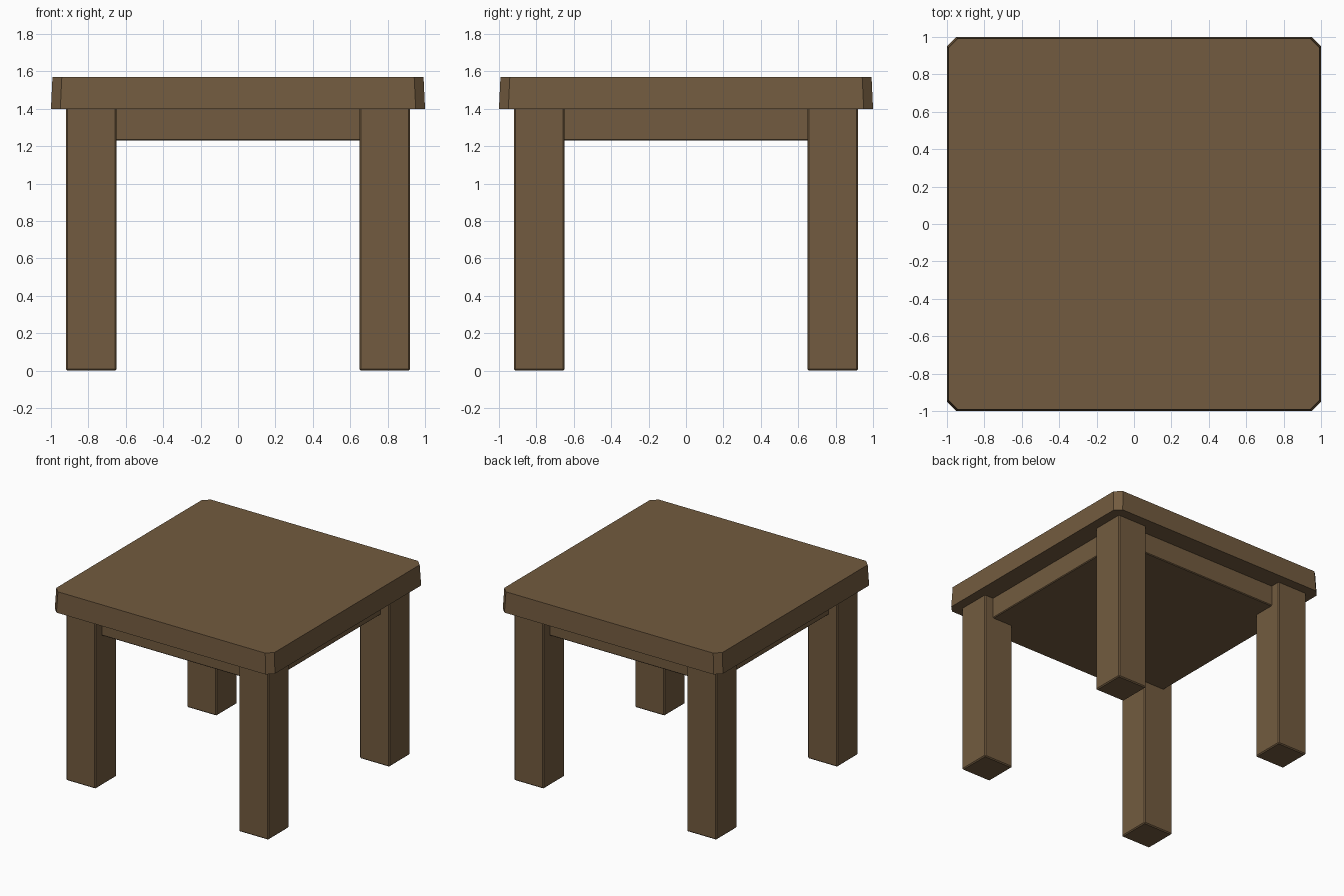
import bpy
import bmesh

if "Cube" in bpy.data.objects:
    bpy.data.objects.remove(bpy.data.objects["Cube"])

wood = bpy.data.materials.new("brown_wood")
wood.diffuse_color = (0.17, 0.105, 0.05, 1)
wood.use_nodes = True
wood.node_tree.nodes["Principled BSDF"].inputs["Base Color"].default_value = wood.diffuse_color


def finish(name, bm):
    bmesh.ops.recalc_face_normals(bm, faces=bm.faces)
    mesh = bpy.data.meshes.new(name)
    bm.to_mesh(mesh)
    bm.free()
    mesh.materials.append(wood)
    obj = bpy.data.objects.new(name, mesh)
    bpy.context.collection.objects.link(obj)
    return obj


def box(name, center, size, bevel):
    bm = bmesh.new()
    bmesh.ops.create_cube(bm, size=1)
    bmesh.ops.scale(bm, vec=size, verts=bm.verts)
    bmesh.ops.translate(bm, vec=center, verts=bm.verts)
    bmesh.ops.bevel(bm, geom=bm.edges[:], offset=bevel, segments=1,
                    affect='EDGES', profile=0.5)
    return finish(name, bm)


def octagon(half, cut):
    # square outline with clipped corners
    a, b = half, half - cut
    return [(a, -b), (a, b), (b, a), (-b, a), (-a, b), (-a, -b), (-b, -a), (b, -a)]


# table top: clipped corners, sides leaning in very slightly
bm = bmesh.new()
low = [bm.verts.new((x, y, 1.40)) for x, y in octagon(1.0, 0.05)]
high = [bm.verts.new((x, y, 1.57)) for x, y in octagon(0.992, 0.05)]
bm.faces.new(low)
bm.faces.new(high)
for i in range(8):
    j = (i + 1) % 8
    bm.faces.new((low[i], low[j], high[j], high[i]))
finish("table_top", bm)

# solid apron block under the top, set back from the outer leg faces
box("apron", (0, 0, 1.32), (1.68, 1.68, 0.18), 0.006)

# four square legs, sunk a little into the top
for side, sx in (("left", -1), ("right", 1)):
    for end, sy in (("front", -1), ("back", 1)):
        box(f"{end}_{side}_leg", (sx * 0.785, sy * 0.785, 0.71),
            (0.27, 0.27, 1.42), 0.008)
